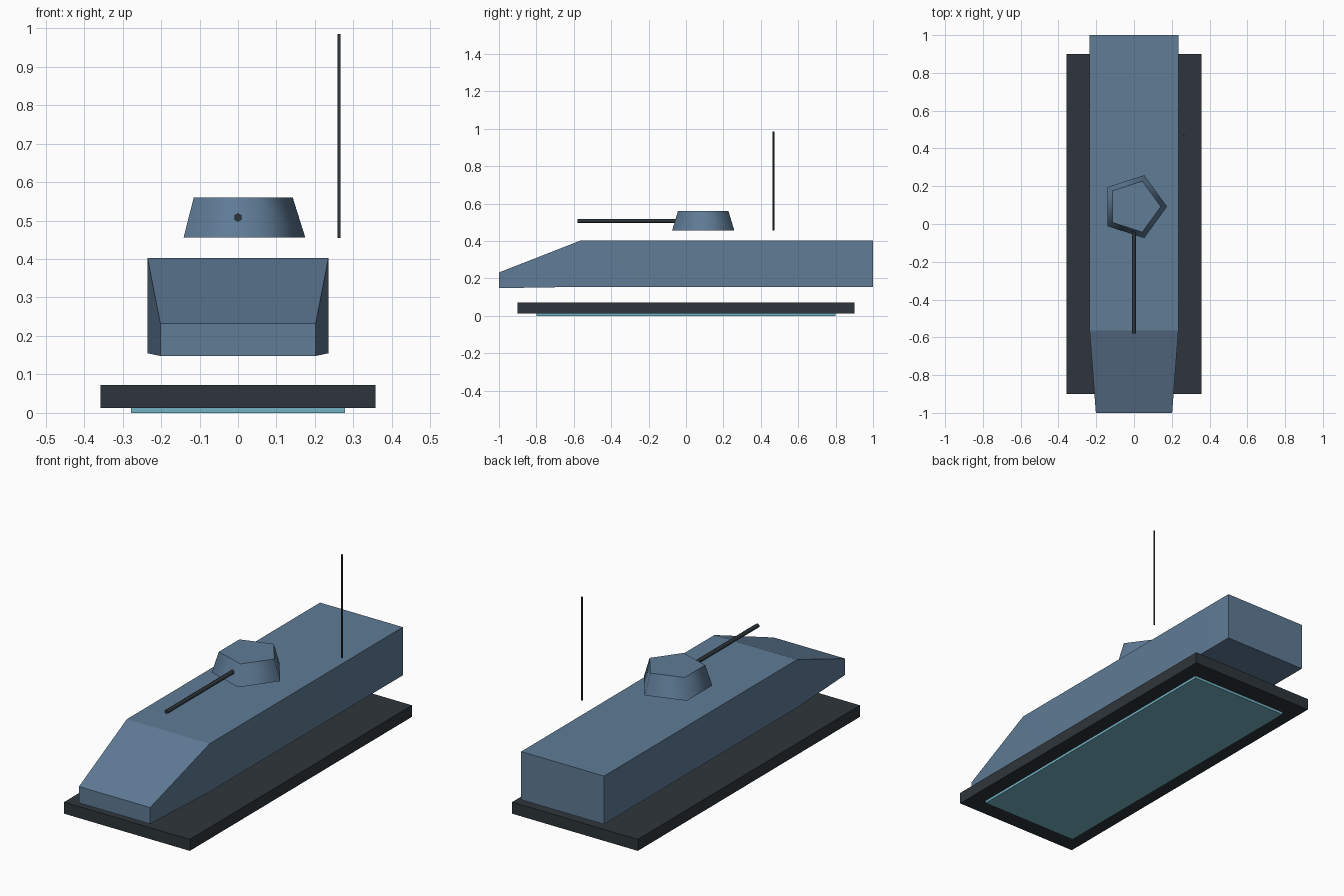
import bpy, bmesh, math
from mathutils import Matrix

old = bpy.data.objects.get("Cube")
if old:
    bpy.data.objects.remove(old, do_unlink=True)


def material(name, rgb):
    m = bpy.data.materials.new(name)
    m.use_nodes = True
    m.diffuse_color = (*rgb, 1)
    m.node_tree.nodes["Principled BSDF"].inputs["Base Color"].default_value = (*rgb, 1)
    return m


blue = material("steel blue", (0.115, 0.2, 0.305))
dark = material("dark grey", (0.027, 0.036, 0.043))
cyan = material("pale cyan", (0.17, 0.45, 0.55))


def finish(name, bm, mat):
    bmesh.ops.recalc_face_normals(bm, faces=bm.faces)
    mesh = bpy.data.meshes.new(name)
    bm.to_mesh(mesh)
    bm.free()
    mesh.materials.append(mat)
    obj = bpy.data.objects.new(name, mesh)
    bpy.context.collection.objects.link(obj)
    return obj


def slab(name, half_x, half_y, z0, z1, mat):
    bm = bmesh.new()
    size = Matrix.Diagonal((2 * half_x, 2 * half_y, z1 - z0, 1))
    bmesh.ops.create_cube(bm, size=1, matrix=Matrix.Translation((0, 0, (z0 + z1) / 2)) @ size)
    return finish(name, bm, mat)


def cone(name, sides, r1, r2, length, centre, mat, turn=Matrix()):
    """Tapered prism with smooth sides and crisp rims."""
    bm = bmesh.new()
    bmesh.ops.create_cone(bm, cap_ends=True, segments=sides, radius1=r1, radius2=r2,
                          depth=length, matrix=Matrix.Translation(centre) @ turn)
    caps = sorted(bm.faces, key=lambda f: abs(f.normal.dot(turn.col[2].xyz)))[-2:]
    for f in bm.faces:
        f.smooth = f not in caps
    for f in caps:
        for e in f.edges:
            e.smooth = False
    return finish(name, bm, mat)


# Hover base
slab("hover_skirt", 0.357, 0.9, 0.013, 0.072, dark)
slab("lift_plate", 0.278, 0.8, 0.0, 0.013, cyan)

# Hull: cross-sections from nose to stern (y, half width, bottom, top)
bm = bmesh.new()
rings = []
for y, w, z0, z1 in [(-1, 0.202, 0.148, 0.232), (-0.565, 0.235, 0.155, 0.402), (1, 0.235, 0.155, 0.402)]:
    rings.append([bm.verts.new(p) for p in ((-w, y, z0), (w, y, z0), (w, y, z1), (-w, y, z1))])
for a, b in zip(rings, rings[1:]):
    for i in range(4):
        j = (i + 1) % 4
        bm.faces.new((a[i], a[j], b[j], b[i]))
bm.faces.new(rings[0])
bm.faces.new(rings[-1])
hull = finish("hull", bm, blue)
bpy.context.view_layer.objects.active = hull
hull.select_set(True)
bpy.ops.object.shade_smooth_by_angle(angle=math.radians(12))

# Five-sided turret, one corner toward +x
turret = cone("turret", 5, 0.175, 0.142, 0.105, (0, 0.092, 0.508), blue)
corner = max(turret.data.vertices, key=lambda v: v.co.x).co
offset = math.atan2(corner.y - 0.092, corner.x)
pivot = Matrix.Translation((0, 0.092, 0))
turret.data.transform(pivot @ Matrix.Rotation(-offset, 4, 'Z') @ pivot.inverted())

# Gun barrel and whip antenna
cone("gun_barrel", 6, 0.011, 0.011, 0.56, (0, -0.3, 0.508), dark, Matrix.Rotation(math.pi / 2, 4, 'X'))
cone("antenna", 6, 0.0045, 0.0045, 0.53, (0.263, 0.468, 0.72), dark)
